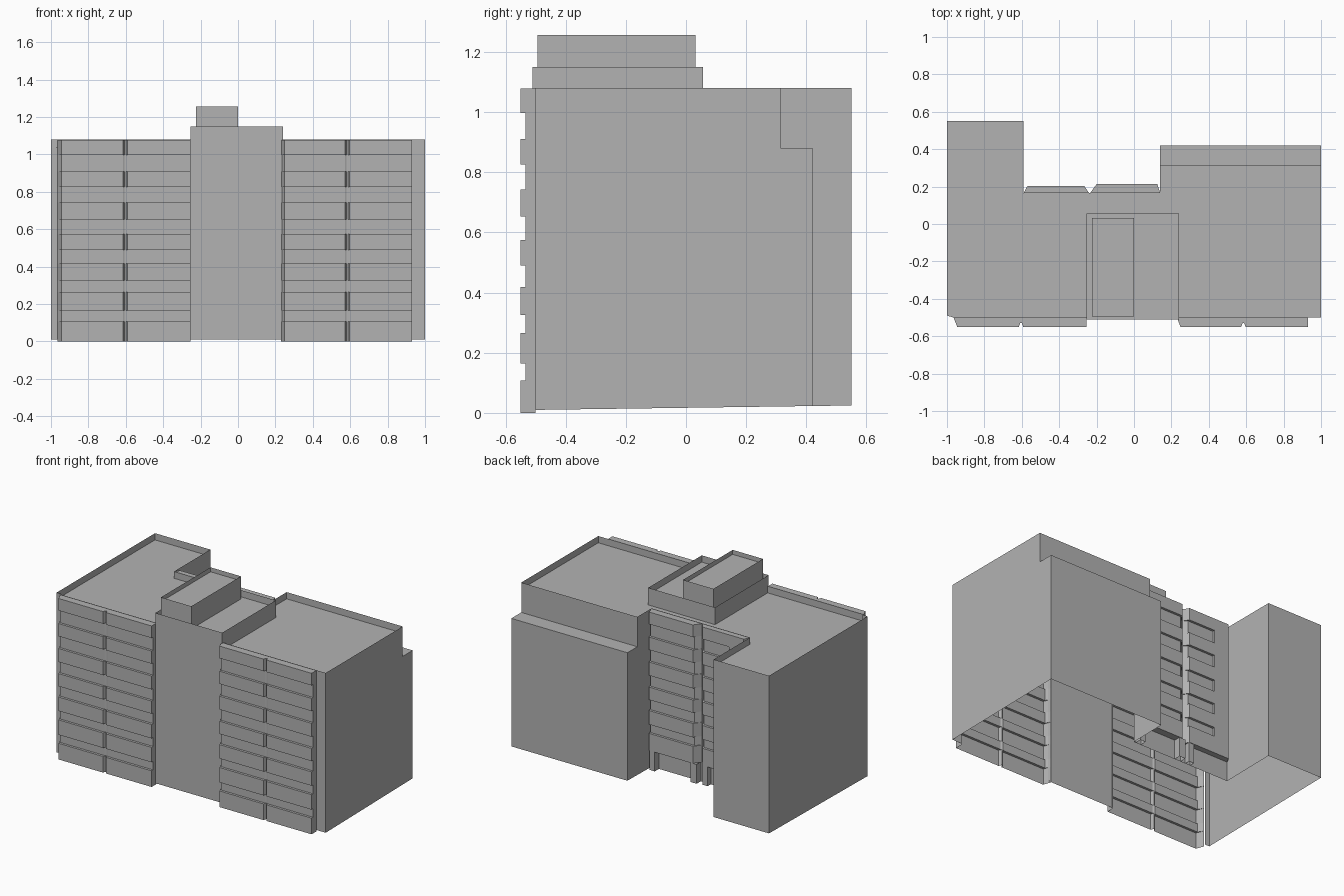
import bpy, bmesh

cube = bpy.data.objects.get("Cube")
if cube:
    bpy.data.objects.remove(cube, do_unlink=True)

GREY = (0.45, 0.45, 0.45, 1)
mat = bpy.data.materials.new("plain_grey")
mat.use_nodes = True
mat.diffuse_color = GREY
mat.node_tree.nodes["Principled BSDF"].inputs["Base Color"].default_value = GREY

TOP = 1.08
TERRACE = 0.88
# Sill and lintel heights of the recessed window strips
STRIPS = [(0.108, 0.165), (0.265, 0.325), (0.418, 0.49), (0.575, 0.653),
          (0.743, 0.825), (0.91, 0.997)]


def ground(y):
    """Gently sloping site level."""
    return 0.017 + 0.014 * y


def finish(name, bm):
    bm.normal_update()
    mesh = bpy.data.meshes.new(name)
    bm.to_mesh(mesh)
    bm.free()
    mesh.materials.append(mat)
    obj = bpy.data.objects.new(name, mesh)
    bpy.context.collection.objects.link(obj)
    return obj


def loft(name, rows):
    """Skin a list of equally long point rows with quads."""
    bm = bmesh.new()
    rows = [[bm.verts.new(p) for p in row] for row in rows]
    for low, high in zip(rows, rows[1:]):
        for i in range(len(low) - 1):
            bm.faces.new((low[i], low[i + 1], high[i + 1], high[i]))
    return finish(name, bm)


def wall(name, path, top, bottom=None):
    """Vertical wall along a plan path; without a bottom it meets the ground."""
    low = [(x, y, ground(y) if bottom is None else bottom) for x, y in path]
    return loft(name, [low, [(x, y, top) for x, y in path]])


def tray_roof(name, outline, z, depth, rim):
    """Flat roof sunk behind a parapet rim."""
    bm = bmesh.new()
    face = bm.faces.new([bm.verts.new((x, y, z)) for x, y in outline])
    bm.normal_update()
    bmesh.ops.inset_region(bm, faces=[face], thickness=rim, use_even_offset=True)
    floor = bmesh.ops.extrude_discrete_faces(bm, faces=[face])["faces"][0]
    bmesh.ops.translate(bm, verts=floor.verts[:], vec=(0, 0, -depth))
    return finish(name, bm)


def rect(x0, x1, y0, y1):
    return [(x0, y0), (x1, y0), (x1, y1), (x0, y1)]


def bay(name, x0, x1, y, out, depth, slant=(0, 0), groove=None,
        bottom=0, strips=STRIPS, cap_below=False):
    """Projecting facade bay with horizontal bands and recessed strips."""
    def row(z, d):
        pts = [(x0, 0), (x0 + slant[0], d)]
        if groove is not None:
            pts += [(groove - 0.012, d), (groove - 0.004, min(d, depth - 0.02)),
                    (groove + 0.004, min(d, depth - 0.02)), (groove + 0.012, d)]
        pts += [(x1 - slant[1], d), (x1, 0)]
        line = [(px, y + out * pd, z) for px, pd in pts]
        return line if out < 0 else line[::-1]

    rows = [row(bottom, 0)] if cap_below else []
    rows.append(row(bottom, depth))
    for sill, lintel in strips:
        if sill > bottom:
            rows += [row(sill, depth), row(sill, depth - 0.016),
                     row(lintel, depth - 0.016), row(lintel, depth)]
    rows += [row(TOP - 0.002, depth), row(TOP - 0.002, 0)]
    return loft(name, rows)


# Main walls, left open behind the front bays
wall("front_corner_wall_right", [(-1, -0.49), (-0.965, -0.49)], TOP)
wall("stair_core_front_wall", [(-0.255, -0.5), (-0.255, -0.51), (0.24, -0.51), (0.24, -0.5)], TOP)
wall("outer_wall_left", [(0.93, -0.5), (1, -0.5), (1, 0.315)], TOP)
wall("terrace_walls", [(1, 0.315), (1, 0.42), (0.14, 0.42), (0.14, 0.315)], TERRACE)
loft("terrace_floor", [[(0.14, 0.315, TERRACE), (1, 0.315, TERRACE)],
                       [(0.14, 0.42, TERRACE), (1, 0.42, TERRACE)]])
wall("upper_back_wall", [(1, 0.315), (0.14, 0.315)], TOP, TERRACE)
wall("courtyard_and_wing_walls",
     [(0.14, 0.315), (0.14, 0.165), (-0.59, 0.165), (-0.59, 0.55), (-1, 0.55), (-1, -0.49)], TOP)

# Main roof with parapet
tray_roof("main_roof",
          [(-1, -0.49), (-0.965, -0.5), (1, -0.5), (1, 0.315), (0.14, 0.315),
           (0.14, 0.165), (-0.59, 0.165), (-0.59, 0.55), (-1, 0.55)], TOP, 0.045, 0.026)

# Stair core above the roof and the plant room on it
for name, box, low, high, depth in [
        ("stair_core", rect(-0.255, 0.24, -0.51, 0.057), 1.035, 1.15, 0.045),
        ("plant_room", rect(-0.225, 0, -0.494, 0.031), 1.105, 1.257, 0.03)]:
    wall(name + "_walls", box + box[:1], high, low)
    tray_roof(name + "_roof", box, high, depth, 0.025)

# Front bays
bay("front_bay_right", -0.965, -0.255, -0.5, -1, 0.05, (0.02, 0), -0.604)
bay("front_bay_left", 0.23, 0.93, -0.5, -1, 0.05, (0.018, 0), 0.585)

# Courtyard bays, raised above the ground floor
bay("courtyard_bay_left", -0.235, 0.14, 0.165, 1, 0.048, (0.035, 0.015),
    bottom=0.15, cap_below=True)
bay("courtyard_bay_right", -0.46, -0.24, 0.165, 1, 0.038, (0, 0.025),
    bottom=0.15, cap_below=True)
bay("courtyard_bay_plain", -0.59, -0.46, 0.165, 1, 0.038, (0.02, 0),
    bottom=0.15, strips=[], cap_below=True)

# Ground floor piers under the courtyard bays
for i, (x0, x1, y1) in enumerate([(0.085, 0.125, 0.21), (-0.225, -0.18, 0.21),
                                  (-0.3, -0.262, 0.2)]):
    wall(f"courtyard_pier_{i + 1}",
         [(x1, 0.165), (x1, y1), (x0, y1), (x0, 0.165)], 0.15)
